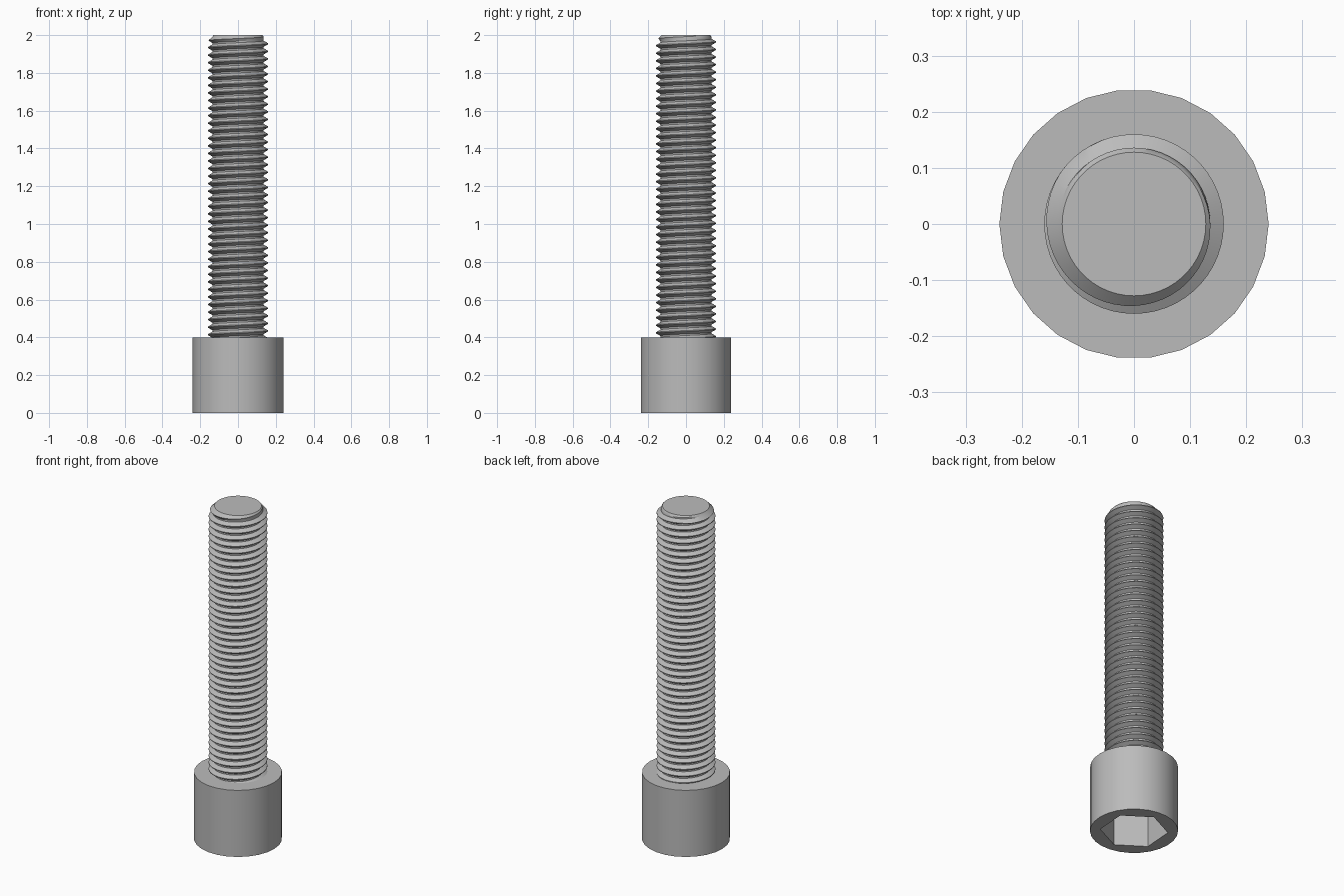
import bpy, bmesh
from math import cos, sin, pi, radians

if "Cube" in bpy.data.objects:
    bpy.data.objects.remove(bpy.data.objects["Cube"])

HEAD_R, HEAD_H = 0.24, 0.4
SOCKET_R, SOCKET_DEPTH = 0.185, 0.24
CREST_R, ROOT_R, TIP_R = 0.16, 0.136, 0.128
PITCH, TOP, SEGMENTS = 0.04, 2.0, 52

steel = bpy.data.materials.new("grey_steel")
steel.use_nodes = True
grey = (0.5, 0.5, 0.5, 1)
steel.diffuse_color = grey
steel.node_tree.nodes["Principled BSDF"].inputs["Base Color"].default_value = grey


def activate(obj):
    bpy.ops.object.select_all(action="DESELECT")
    obj.select_set(True)
    bpy.context.view_layer.objects.active = obj


def prism(name, sides, radius, z_low, z_high, turn=0):
    """Upright prism whose first corner points along +x, then turned."""
    bm = bmesh.new()
    ring = [bm.verts.new((radius * cos(2 * pi * i / sides + turn),
                          radius * sin(2 * pi * i / sides + turn), z_low))
            for i in range(sides)]
    base = bm.faces.new(ring)
    side = bmesh.ops.extrude_face_region(bm, geom=[base], use_keep_orig=True)
    top = [v for v in side["geom"] if isinstance(v, bmesh.types.BMVert)]
    bmesh.ops.translate(bm, verts=top, vec=(0, 0, z_high - z_low))
    return finish(name, bm)


def finish(name, bm):
    bmesh.ops.recalc_face_normals(bm, faces=bm.faces)
    mesh = bpy.data.meshes.new(name)
    bm.to_mesh(mesh)
    bm.free()
    mesh.materials.append(steel)
    obj = bpy.data.objects.new(name, mesh)
    bpy.context.collection.objects.link(obj)
    return obj


# Cylindrical head with a hexagonal socket cut into its underside
head = prism("head", 26, HEAD_R, 0, HEAD_H)
cutter = prism("socket_cutter", 6, SOCKET_R, -0.1, SOCKET_DEPTH, radians(26))
cutter.hide_render = True
cut = head.modifiers.new("socket", "BOOLEAN")
cut.operation = "DIFFERENCE"
cut.solver = "EXACT"
cut.object = cutter
activate(head)
bpy.ops.object.modifier_apply(modifier=cut.name)
bpy.data.objects.remove(cutter)

# Threaded shank: a helical sweep of the tooth profile, chamfered at the tip
profile = [(0, ROOT_R), (0.2, ROOT_R), (0.55, CREST_R), (0.65, CREST_R)]
start = HEAD_H - 0.01
turns = int((TOP - start) / PITCH) + 3
bm = bmesh.new()
columns = []
for i in range(SEGMENTS + 1):
    share = i / SEGMENTS
    angle = 2 * pi * share + pi
    column = []
    for k in range(turns):
        for offset, radius in profile:
            z = start + (k - 1 + offset + share) * PITCH
            z = min(max(z, start), TOP)
            r = min(radius, TIP_R + TOP - z)
            column.append(bm.verts.new((r * cos(angle), r * sin(angle), z)))
    columns.append(column)
for a, b in zip(columns, columns[1:]):
    for j in range(len(a) - 1):
        bm.faces.new((a[j], b[j], b[j + 1], a[j + 1]))
bmesh.ops.remove_doubles(bm, verts=bm.verts, dist=0.0002)
rim = [e for e in bm.edges if all(v.co.z > TOP - 0.0001 for v in e.verts)]
bmesh.ops.contextual_create(bm, geom=rim)
shank = finish("threaded_shank", bm)

for part in (head, shank):
    activate(part)
    bpy.ops.object.shade_smooth_by_angle(angle=radians(30))
